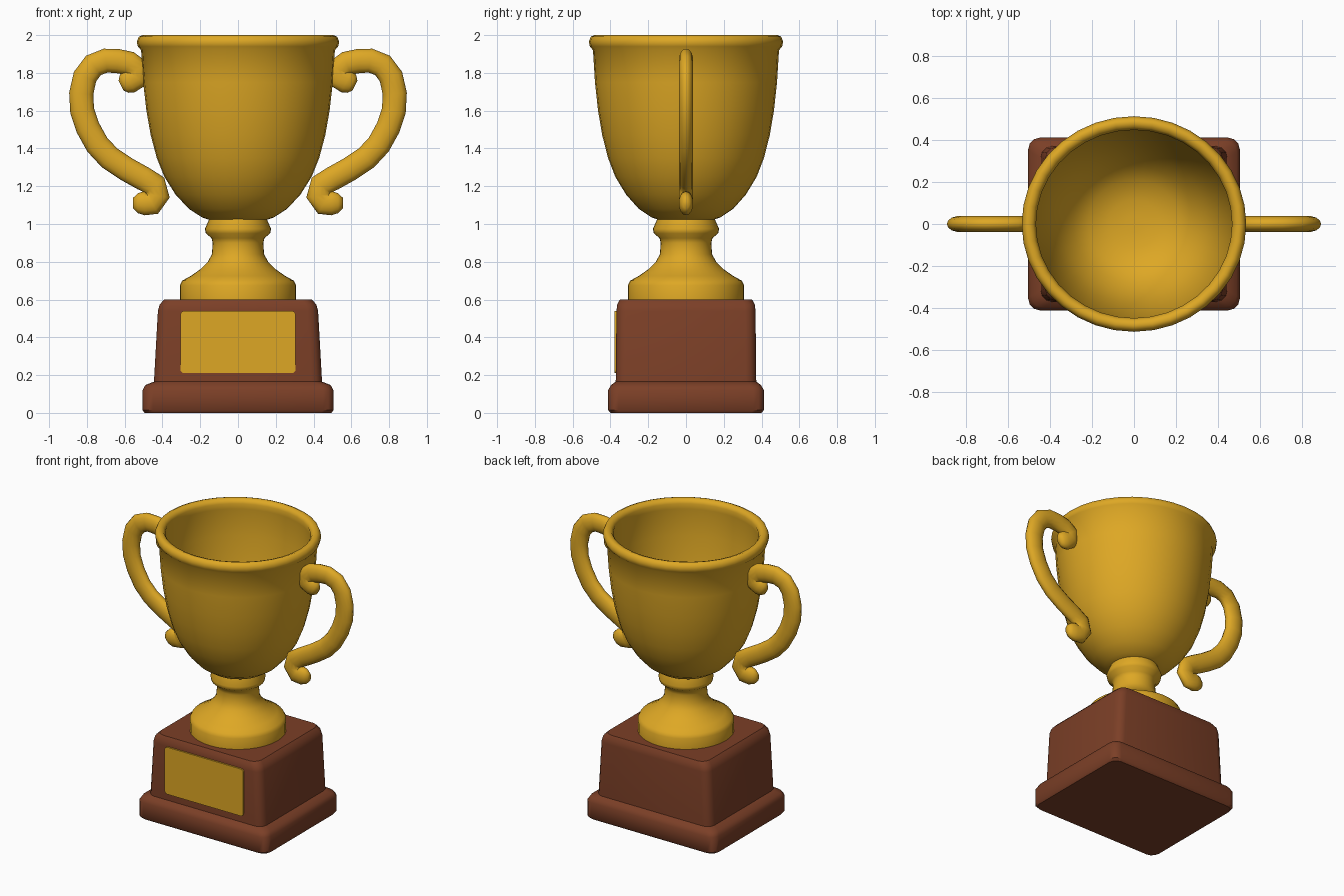
import bpy, bmesh, math
from mathutils import Vector, Matrix

if "Cube" in bpy.data.objects:
    bpy.data.objects.remove(bpy.data.objects["Cube"])


def material(name, rgb):
    m = bpy.data.materials.new(name)
    m.diffuse_color = (*rgb, 1)
    m.use_nodes = True
    m.node_tree.nodes["Principled BSDF"].inputs["Base Color"].default_value = m.diffuse_color
    return m


GOLD = material("gold", (0.73, 0.39, 0.018))
WOOD = material("brown wood", (0.20, 0.05, 0.02))


def loft(name, rings, mat, matrix=None, angle=40):
    """Skin a list of equal-length vertex rings and cap both ends."""
    bm = bmesh.new()
    loops = [[bm.verts.new(p) for p in ring] for ring in rings]
    n = len(loops[0])
    for a, b in zip(loops, loops[1:]):
        for i in range(n):
            j = (i + 1) % n
            bm.faces.new((a[i], a[j], b[j], b[i]))
    bm.faces.new(loops[0][::-1])
    bm.faces.new(loops[-1])
    if matrix:
        bm.transform(matrix)
    bmesh.ops.recalc_face_normals(bm, faces=bm.faces)
    me = bpy.data.meshes.new(name)
    bm.to_mesh(me)
    bm.free()
    me.materials.append(mat)
    ob = bpy.data.objects.new(name, me)
    bpy.context.collection.objects.link(ob)
    bpy.ops.object.select_all(action='DESELECT')
    ob.select_set(True)
    bpy.context.view_layer.objects.active = ob
    bpy.ops.object.shade_smooth_by_angle(angle=math.radians(angle))
    return ob


def circle(r, z, sy=1.0, n=36):
    return [(r * math.cos(t), r * sy * math.sin(t), z)
            for t in (2 * math.pi * i / n for i in range(n))]


def rounded_rect(hx, hy, c, z, steps=3):
    pts = []
    for k, (sx, sy) in enumerate(((1, 1), (-1, 1), (-1, -1), (1, -1))):
        for s in range(steps + 1):
            t = math.pi / 2 * (k + s / steps)
            pts.append((sx * (hx - c) + c * math.cos(t), sy * (hy - c) + c * math.sin(t), z))
    return pts


# Wooden base: wide foot and tapering block
base = [(0.495, 0.40, 0.0), (0.505, 0.412, 0.015), (0.505, 0.412, 0.12), (0.49, 0.397, 0.148),
        (0.445, 0.372, 0.165), (0.424, 0.368, 0.54), (0.414, 0.364, 0.575), (0.39, 0.35, 0.60)]
loft("base", [rounded_rect(x, y, 0.055, z) for x, y, z in base], WOOD)

# Gold plaque on the front
loft("plaque", [rounded_rect(0.305, 0.165, 0.02, z) for z in (0.35, 0.379)], GOLD,
     Matrix.Translation((0, 0, 0.375)) @ Matrix.Rotation(math.pi / 2, 4, 'X'))

# Turned stem
stem = [(0.308, 0.59), (0.308, 0.675), (0.295, 0.70), (0.25, 0.725), (0.20, 0.76), (0.16, 0.80),
        (0.138, 0.84), (0.134, 0.90), (0.14, 0.925), (0.17, 0.95), (0.175, 0.975), (0.155, 1.02),
        (0.15, 1.05)]
loft("stem", [circle(r, z) for r, z in stem], GOLD)

# Hollow cup with a rolled rim
cup = [(0.13, 1.015), (0.19, 1.035), (0.26, 1.08), (0.33, 1.155), (0.39, 1.25), (0.43, 1.35),
       (0.462, 1.47), (0.485, 1.60), (0.502, 1.75), (0.513, 1.92), (0.53, 1.94), (0.536, 1.965),
       (0.525, 1.992), (0.505, 2.0), (0.482, 1.992), (0.468, 1.97), (0.475, 1.93), (0.465, 1.75),
       (0.448, 1.60), (0.425, 1.47), (0.393, 1.35), (0.35, 1.25), (0.29, 1.165), (0.22, 1.105),
       (0.12, 1.075), (0.04, 1.07)]
loft("cup", [circle(r, z, 0.96) for r, z in cup], GOLD, angle=60)

# Scrolled handles: oval section swept along a path, mirrored left and right
path = [(0.575, 1.755), (0.535, 1.775), (0.53, 1.82), (0.575, 1.85), (0.635, 1.862), (0.70, 1.865),
        (0.765, 1.84), (0.81, 1.78), (0.83, 1.69), (0.825, 1.60), (0.795, 1.51), (0.745, 1.42),
        (0.68, 1.35), (0.59, 1.29), (0.50, 1.24), (0.44, 1.205), (0.425, 1.15), (0.455, 1.11),
        (0.495, 1.11)]


def oval_rings(side):
    pts = [Vector((x * side, 0, z)) for x, z in path]
    d0 = (pts[0] - pts[1]).normalized()
    d1 = (pts[-1] - pts[-2]).normalized()
    # rounded ends
    pts = [pts[0] + d0 * 0.05, pts[0] + d0 * 0.03] + pts + [pts[-1] + d1 * 0.035, pts[-1] + d1 * 0.06]
    rings = []
    for i, p in enumerate(pts):
        t = (pts[min(i + 1, len(pts) - 1)] - pts[max(i - 1, 0)]).normalized()
        nrm = Vector((-t.z, 0, t.x))
        end = min(i, len(pts) - 1 - i)
        k = (0.45, 0.82)[end] if end < 2 else 1.0
        rings.append([p + nrm * 0.064 * k * math.cos(a) + Vector((0, 0.039 * k * math.sin(a), 0))
                      for a in (2 * math.pi * j / 14 for j in range(14))])
    return rings


for label, side in (("left", -1), ("right", 1)):
    loft(label + "_handle", oval_rings(side), GOLD, angle=60)
